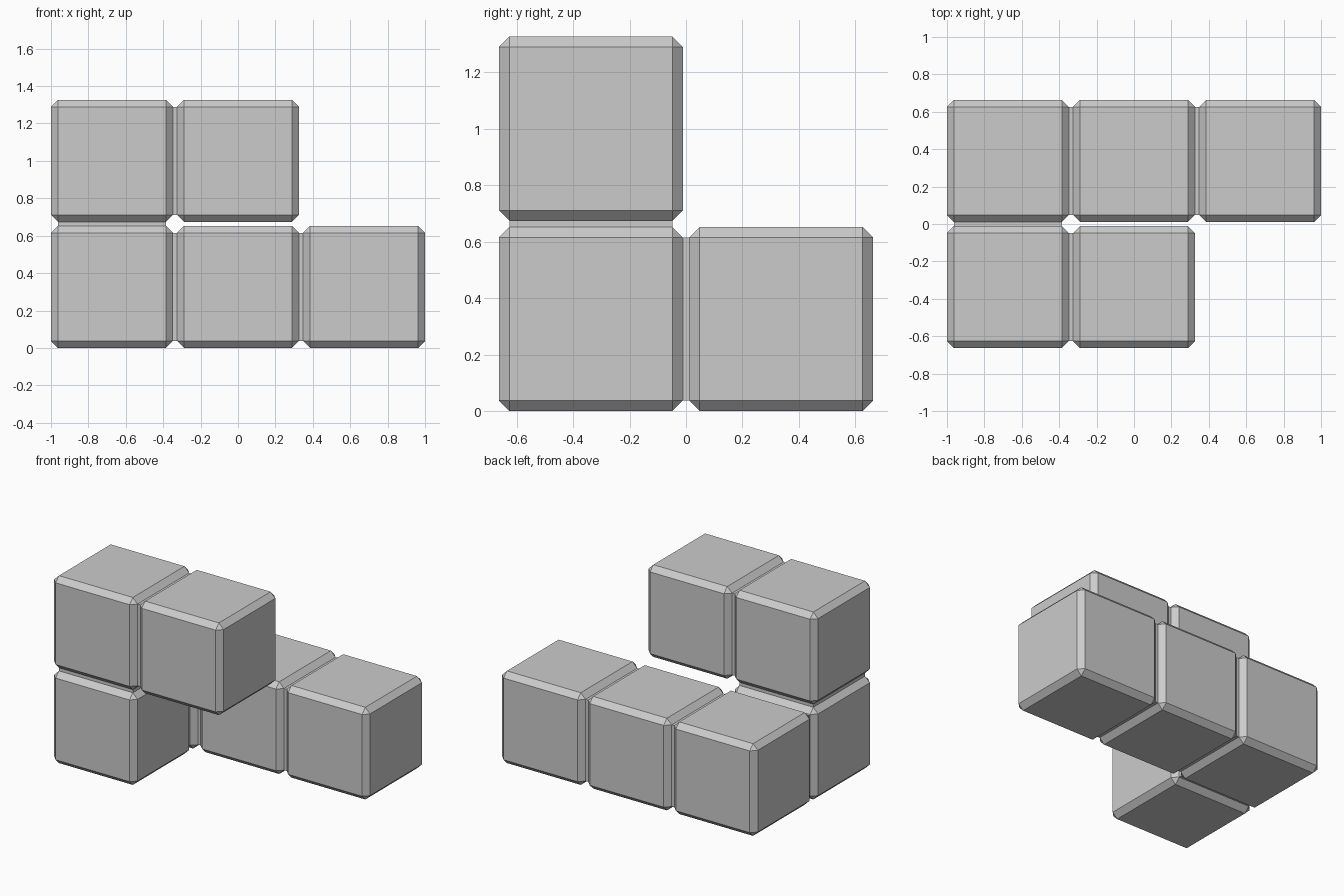
import bpy
import bmesh
from mathutils import Vector

cube = bpy.data.objects.get("Cube")
if cube:
    bpy.data.objects.remove(cube, do_unlink=True)

PITCH = 0.674               # distance between block centres
SIZE = 2 - 2 * PITCH        # block edge length
BEVEL = 0.037
FLAT = SIZE - 2 * BEVEL     # width of a block's flat face
ORIGIN = Vector((-PITCH, -PITCH / 2, SIZE / 2))

grey = bpy.data.materials.new("plain grey")
grey.use_nodes = True
grey.diffuse_color = (0.6, 0.6, 0.6, 1)
grey.node_tree.nodes["Principled BSDF"].inputs["Base Color"].default_value = grey.diffuse_color


def add_box(name, centre, size, bevel=0):
    """Box with optional single-segment chamfers on every edge."""
    mesh = bpy.data.meshes.new(name)
    bm = bmesh.new()
    bmesh.ops.create_cube(bm, size=1)
    bmesh.ops.scale(bm, vec=size, verts=bm.verts)
    if bevel:
        bmesh.ops.bevel(bm, geom=bm.edges[:], offset=bevel, segments=1,
                        affect='EDGES')
    bm.to_mesh(mesh)
    bm.free()
    mesh.materials.append(grey)
    obj = bpy.data.objects.new(name, mesh)
    obj.location = centre
    bpy.context.collection.objects.link(obj)


# Grid cells (column, row, level) in joining order
path = [
    ("back_left_block", (2, 1, 0)),
    ("back_middle_block", (1, 1, 0)),
    ("back_right_block", (0, 1, 0)),
    ("front_lower_block", (0, 0, 0)),
    ("front_upper_right_block", (0, 0, 1)),
    ("front_upper_middle_block", (1, 0, 1)),
]
centres = [ORIGIN + PITCH * Vector(cell) for _, cell in path]

# Chamfered blocks
for (name, _), centre in zip(path, centres):
    add_box(name, centre, (SIZE, SIZE, SIZE), BEVEL)

# Recessed necks bridging the flat faces of consecutive blocks
for i, (a, b) in enumerate(zip(centres, centres[1:])):
    gap = [PITCH - SIZE if abs(d) > PITCH / 2 else FLAT for d in b - a]
    add_box(f"connecting_neck_{i + 1}", (a + b) / 2, gap)
